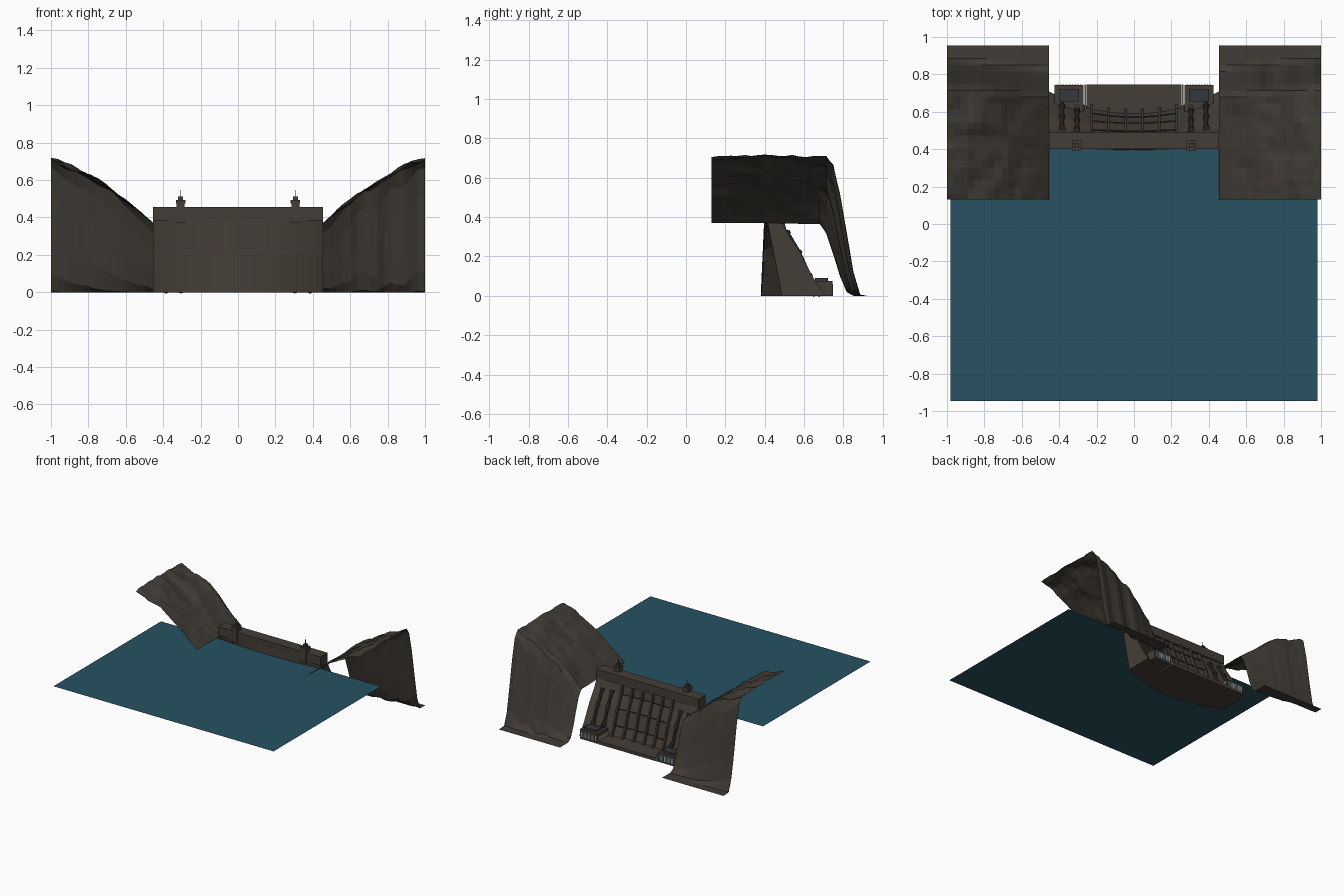
import bpy, bmesh, math
from mathutils import Vector, noise

if "Cube" in bpy.data.objects:
    bpy.data.objects.remove(bpy.data.objects["Cube"])


def material(name, color):
    m = bpy.data.materials.new(name)
    m.diffuse_color = (*color, 1)
    m.use_nodes = True
    m.node_tree.nodes["Principled BSDF"].inputs["Base Color"].default_value = m.diffuse_color
    return m


ROCK = material("rock", (0.052, 0.044, 0.035))
CONCRETE = material("concrete", (0.058, 0.048, 0.037))
METAL = material("dark_metal", (0.05, 0.04, 0.032))
ROOF = material("roof", (0.035, 0.038, 0.045))
GLASS = material("window", (0.25, 0.33, 0.38))
PALE = material("pale_concrete", (0.22, 0.21, 0.18))
WATER = material("water", (0.02, 0.085, 0.12))


def make(name, bm, mat):
    bmesh.ops.recalc_face_normals(bm, faces=bm.faces)
    me = bpy.data.meshes.new(name)
    bm.to_mesh(me)
    bm.free()
    me.materials.append(mat)
    ob = bpy.data.objects.new(name, me)
    bpy.context.collection.objects.link(ob)
    return ob


def box(name, x, y, z, mat):
    """Box from (min, max) pairs."""
    bm = bmesh.new()
    bmesh.ops.create_cube(bm, size=1)
    for v in bm.verts:
        v.co = [(a + b) / 2 + c * (b - a) for (a, b), c in zip((x, y, z), v.co)]
    return make(name, bm, mat)


def rod(name, a, b, r, mat, sides=10):
    a, b = Vector(a), Vector(b)
    bm = bmesh.new()
    bmesh.ops.create_cone(bm, cap_ends=True, segments=sides, radius1=r, radius2=r,
                          depth=(b - a).length)
    rot = (b - a).to_track_quat('Z', 'Y')
    for v in bm.verts:
        v.co = rot @ v.co + (a + b) / 2
    return make(name, bm, mat)


def sheet(name, nx, ny, fn, mat):
    """Grid surface from fn(u, v)."""
    bm = bmesh.new()
    g = [[bm.verts.new(fn(i / nx, j / ny)) for j in range(ny + 1)] for i in range(nx + 1)]
    for i in range(nx):
        for j in range(ny):
            bm.faces.new((g[i][j], g[i + 1][j], g[i + 1][j + 1], g[i][j + 1]))
    ob = make(name, bm, mat)
    if ob.data.polygons[0].normal.z < 0:
        ob.data.flip_normals()
    return ob


# Reservoir surface
sheet("reservoir_water", 1, 1, lambda u, v: (-0.98 + 1.96 * u, -0.947 + 1.367 * v, 0.35), WATER)


# Canyon walls: sloping rocky shelf that drops to the riverbed downstream
def cliff(side):
    def point(u, v):
        x, y = 0.455 + 0.545 * u, 0.13 + 0.824 * v
        n = noise.fractal(Vector((x * 6, y * 6, side * 7)), 1.0, 2.0, 3)
        wrinkle = noise.noise(Vector((x * 13, side * 5, 2.0))) * 0.014
        y0 = 0.675 + 0.05 * u + wrinkle
        s = min(max((y - y0) / 0.165, 0), 1)
        drop = 1 - s * s * (3 - 2 * s)
        top = 0.37 + 0.34 * u + 0.04 * math.sin(math.pi * u) + 0.03 * n * min(1, 0.25 + 2 * u)
        return side * x, y, max(0, top * drop)
    return point


for side, label in ((-1, "left"), (1, "right")):
    sheet(label + "_cliff", 15, 24, cliff(side), ROCK)

# Arched dam body: sections swept across the valley, bowed upstream at the base
BACK = [(0.0, 0.60), (0.1, 0.558), (0.22, 0.525), (0.32, 0.483), (0.42, 0.462)]


def sag(x, z):
    return 0.235 * (0.45 - z) * (x / 0.45) ** 2


def section(x):
    front = [(x, 0.40 - 0.045 * (0.45 - z) + sag(x, z), z) for z in (0.42, 0.2, 0.0)]
    return [(x, y + sag(x, z), z) for z, y in BACK] + front


bm = bmesh.new()
N = 24
rings = [[bm.verts.new(p) for p in section(-0.455 + 0.91 * i / N)] for i in range(N + 1)]
for a, b in zip(rings, rings[1:]):
    for k in range(len(a)):
        m = (k + 1) % len(a)
        bm.faces.new((a[k], a[m], b[m], b[k]))
bm.faces.new(rings[0])
bm.faces.new(rings[-1])
make("dam_body", bm, CONCRETE)

# Crest road
box("crest", (-0.455, 0.455), (0.40, 0.49), (0.385, 0.455), CONCRETE)


# Ribs down the downstream face
def rib(name, x, half, out):
    bm = bmesh.new()
    inner = [(y + sag(x, z) - 0.02, z) for z, y in BACK]
    outer = [(y + sag(x, z) + out, z) for z, y in reversed(BACK)]
    f = bm.faces.new([bm.verts.new((x - half, y, z)) for y, z in inner + outer])
    r = bmesh.ops.extrude_face_region(bm, geom=[f])
    bmesh.ops.translate(bm, vec=(2 * half, 0, 0),
                        verts=[v for v in r["geom"] if isinstance(v, bmesh.types.BMVert)])
    return make(name, bm, CONCRETE)


xs = [-0.225 + 0.09 * i for i in range(6)]
for i, x in enumerate(xs):
    rib(f"spillway_rib_{i}", x, 0.007, 0.024)

# Cross beams between ribs
for i, (a, b) in enumerate(zip(xs, xs[1:])):
    for z, y in BACK[1:4]:
        rod(f"cross_beam_{i}", (a, y + sag(a, z) + 0.014, z), (b, y + sag(b, z) + 0.014, z),
            0.004, METAL, 6)

# Spillway apron
box("apron", (-0.255, 0.255), (0.58, 0.746), (0, 0.025), CONCRETE)

for s, label in ((-1, "left"), (1, "right")):
    def sx(a, b):
        return tuple(sorted((s * a, s * b)))

    # Intake tower with stepped cap and mast
    c = 0.307
    box(label + "_tower", sx(c - 0.021, c + 0.021), (0.394, 0.445), (0.37, 0.475), CONCRETE)
    box(label + "_tower_cap", sx(c - 0.025, c + 0.025), (0.392, 0.448), (0.475, 0.492), CONCRETE)
    box(label + "_tower_top", sx(c - 0.013, c + 0.013), (0.406, 0.434), (0.492, 0.512), CONCRETE)
    rod(label + "_mast", (s * c, 0.42, 0.51), (s * c, 0.42, 0.547), 0.002, METAL, 6)

    # Powerhouse, roof and windows
    box(label + "_powerhouse", sx(0.27, 0.425), (0.60, 0.744), (0, 0.076), CONCRETE)
    box(label + "_powerhouse_roof", sx(0.295, 0.402), (0.655, 0.722), (0.074, 0.09), ROOF)
    for i in range(9):
        w = 0.284 + 0.0155 * i
        box(f"{label}_window_{i}", sx(w - 0.004, w + 0.004), (0.74, 0.746), (0.018, 0.06), GLASS)

    # Training wall beside the apron
    box(label + "_training_wall", sx(0.257, 0.264), (0.61, 0.746), (0, 0.06), PALE)

    # Penstocks with collars and base valves
    for i, x in enumerate((0.305, 0.385)):
        pts = [(s * x, y + sag(x, z) + 0.008, z) for z, y in BACK[:4]]
        for a, b in zip(pts, pts[1:]):
            rod(f"{label}_penstock_{i}", a, b, 0.012, METAL)
        for p in pts[1:]:
            q = Vector(p)
            rod(f"{label}_collar_{i}", q + Vector((0, 0.004, -0.008)),
                q + Vector((0, -0.004, 0.008)), 0.018, METAL)
        rod(f"{label}_valve_{i}", (s * x, 0.625, 0.07), (s * x, 0.625, 0.105), 0.014, METAL)
